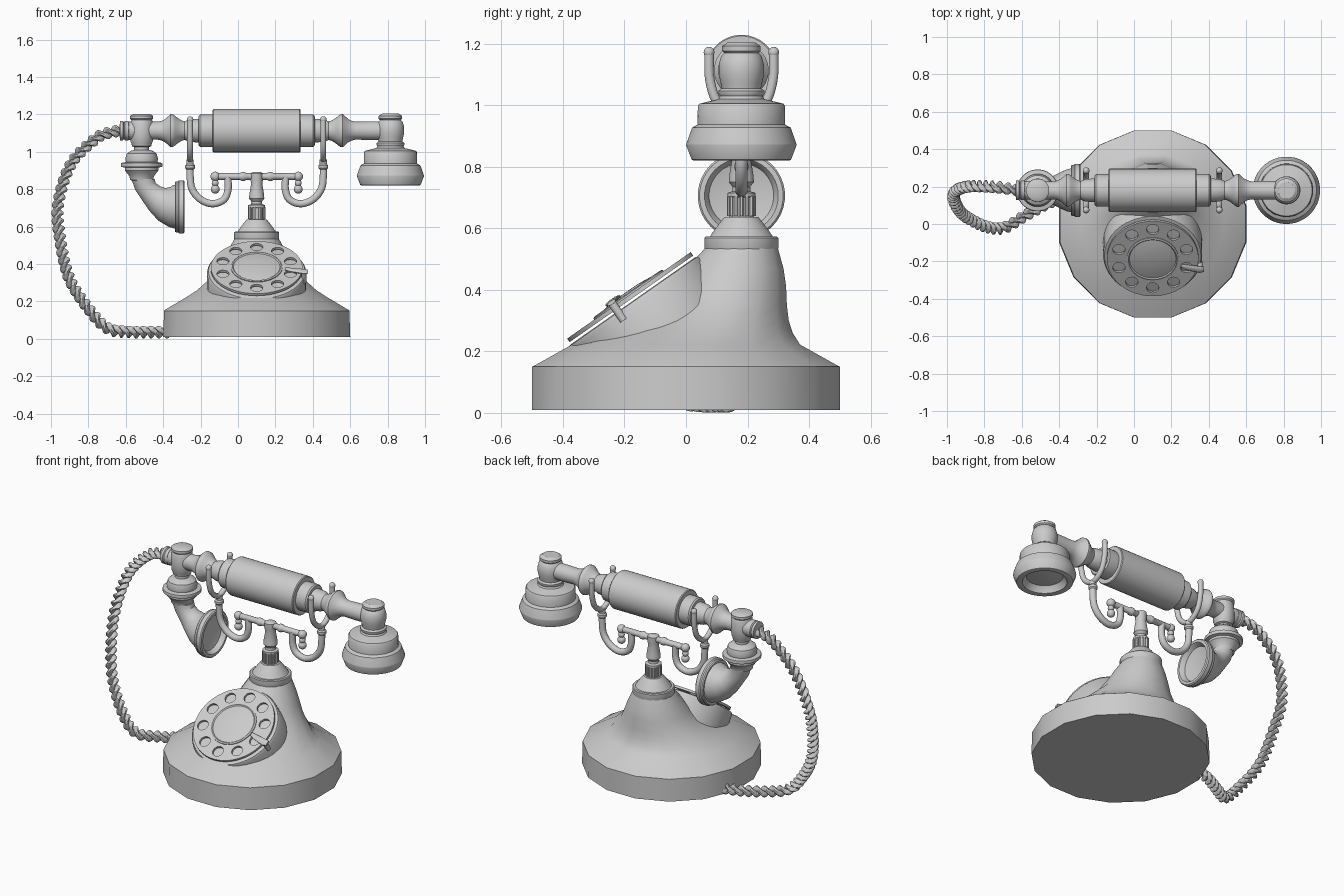
import bpy, bmesh, math
from mathutils import Vector, Matrix

if "Cube" in bpy.data.objects:
    bpy.data.objects.remove(bpy.data.objects["Cube"])

CX, CY, HZ = 0.1, 0.18, 1.113      # stand axis and handset height
X, Y, Z = Vector((1, 0, 0)), Vector((0, 1, 0)), Vector((0, 0, 1))


def finish(ob):
    bpy.ops.object.select_all(action='DESELECT')
    ob.select_set(True)
    bpy.context.view_layer.objects.active = ob
    bpy.ops.object.shade_smooth_by_angle(angle=math.radians(35))
    return ob


def rings(name, secs, n=32, ref=Y, mat=None):
    """Skin a tube through (centre, axis, radius or (rx, ry)) sections and cap it."""
    bm = bmesh.new()
    loops = []
    for c, axis, r in secs:
        a = Vector(axis).normalized()
        u = ref.cross(a).normalized()
        v = a.cross(u)
        rx, ry = r if isinstance(r, tuple) else (r, r)
        ang = [(i + .5) * math.tau / n for i in range(n)]
        loops.append([bm.verts.new(Vector(c) + u * rx * math.cos(t) + v * ry * math.sin(t)) for t in ang])
    for a, b in zip(loops, loops[1:]):
        for i in range(n):
            j = (i + 1) % n
            bm.faces.new((a[i], a[j], b[j], b[i]))
    bm.faces.new(loops[0][::-1])
    bm.faces.new(loops[-1])
    bmesh.ops.recalc_face_normals(bm, faces=bm.faces)
    if mat:
        bm.transform(mat)
    me = bpy.data.meshes.new(name)
    bm.to_mesh(me)
    bm.free()
    ob = bpy.data.objects.new(name, me)
    bpy.context.collection.objects.link(ob)
    return finish(ob)


def lathe(name, origin, axis, prof, n=32, mat=None):
    """Turned part: prof is (radius, distance along axis)."""
    return rings(name, [(Vector(origin) + axis * h, axis, max(r, .002)) for r, h in prof], n, mat=mat)


def smooth_path(pts, k):
    p = [Vector(q) for q in pts]
    p = [2 * p[0] - p[1]] + p + [2 * p[-1] - p[-2]]
    out = []
    for a, b, c, d in zip(p, p[1:], p[2:], p[3:]):
        for i in range(k):
            t = i / k
            out.append(.5 * (2 * b + (c - a) * t + (2 * a - 5 * b + 4 * c - d) * t * t
                             + (3 * b - a - 3 * c + d) * t ** 3))
    return out + [p[-2]]


def tangents(p):
    return [p[min(i + 1, len(p) - 1)] - p[max(i - 1, 0)] for i in range(len(p))]


def tube(name, pts, r, n=12, ref=Y, k=5, mat=None):
    p = smooth_path(pts, k)
    return rings(name, [(c, t, r) for c, t in zip(p, tangents(p))], n, ref, mat)


def ball(name, loc, r):
    steps = [math.pi * i / 8 for i in range(9)]
    return lathe(name, loc, Z, [(r * math.sin(t), -r * math.cos(t)) for t in steps], 16)


# 16-sided base sweeping up into the offset neck
body = [(.01, 0, .51, .51), (.15, 0, .505, .51), (.155, 0, .50, .50), (.222, 0, .385, .378),
        (.26, .035, .325, .318), (.30, .075, .28, .264), (.35, .115, .225, .217), (.41, .142, .188, .187),
        (.47, .16, .158, .16), (.535, CY, .121, .121)]
rings("base_body", [((CX, y, z), Z, (rx, ry)) for z, y, rx, ry in body], 16)
lathe("neck_collar", (CX, CY, 0), Z, [(.115, .52), (.121, .535), (.121, .568), (.116, .573), (.103, .573),
                                      (.088, .595), (.065, .625), (.055, .637), (.03, .637)])

# Stand post with a ribbed grip
lathe("post", (CX, CY, 0), Z, [(.041, .62), (.041, .70), (.046, .703), (.046, .715), (.03, .72), (.029, .735),
                               (.041, .75), (.04, .77), (.03, .83), (.033, .845), (.033, .885), (.02, .893)], 24)
for i in range(14):
    t = i * math.tau / 14
    lathe("post_rib", (CX + .041 * math.cos(t), CY + .041 * math.sin(t), .64), Z, [(.007, 0), (.007, .065)], 6)

# Rotary dial on its tilted drum
D = Matrix.Translation((CX, -.17, .36)) @ Matrix.Rotation(math.radians(35), 4, 'X')
lathe("dial_drum", (0, 0, 0), Z, [(.265, -.2), (.265, -.01), (.258, .002), (.245, .005), (.01, .005)], 48, D)
cu = bpy.data.curves.new("finger_wheel", 'CURVE')
cu.dimensions, cu.fill_mode, cu.extrude = '2D', 'BOTH', .007
holes = [(.19 * math.cos(math.radians(18 + 36 * i)), .19 * math.sin(math.radians(18 + 36 * i)), .033)
         for i in range(10)]
for x, y, r in [(0, 0, .245)] + holes:
    n = 48 if r > .1 else 20
    sp = cu.splines.new('POLY')
    sp.points.add(n - 1)
    sp.use_cyclic_u = True
    for i, p in enumerate(sp.points):
        p.co = (x + r * math.cos(i * math.tau / n), y + r * math.sin(i * math.tau / n), 0, 1)
wheel = bpy.data.objects.new("finger_wheel", cu)
wheel.matrix_world = D @ Matrix.Translation((0, 0, .02))
bpy.context.collection.objects.link(wheel)
bpy.ops.object.select_all(action='DESELECT')
wheel.select_set(True)
bpy.context.view_layer.objects.active = wheel
bpy.ops.object.convert(target='MESH')
lathe("dial_centre", (0, 0, 0), Z, [(.138, .02), (.138, .032), (.13, .035), (.124, .03), (.09, .036),
                                    (.05, .04), (.005, .041)], 40, D)
rings("finger_stop", [((.15, -.035, .042), X, (.006, .012)), ((.18, -.045, .042), X, (.008, .017)),
                      ((.25, -.06, .042), X, (.008, .022)), ((.275, -.06, .04), X, (.006, .016))], 12, mat=D)
lathe("finger_stop_stem", (.252, -.06, 0), Z, [(.014, -.03), (.014, .04)], 12, D)

# Cradle crossbar, hooks, beads and forks
lathe("cradle_bar", (CX, CY, .868), X, [(.018, -.22), (.018, -.09), (.024, -.08), (.024, -.065), (.018, -.055),
                                        (.018, .055), (.024, .065), (.024, .08), (.018, .09), (.018, .22)], 16)
for s in (-1, 1):
    def at(dx, z, y=CY):
        return (CX + s * dx, y, z)
    ball("bar_end", at(.222, .868), .026)
    ball("bead_upper", at(.222, .833), .019)
    ball("bead_lower", at(.222, .80), .024)
    tube("cradle_hook", [at(.155, .868), at(.153, .80), at(.175, .745), at(.235, .722), at(.30, .745),
                         at(.345, .80), at(.356, .87), at(.356, .96)], .02)
    lathe("hook_collar", at(.356, .92), Z, [(.02, -.015), (.027, -.007), (.027, .007), (.02, .015)], 16)
    tube("cradle_fork", [at(.356, 1.175, .075), at(.356, 1.08, .078), at(.356, 1.0, .108), at(.356, .957, CY),
                         at(.356, 1.0, .252), at(.356, 1.08, .282), at(.356, 1.175, .285)], .016, ref=X)
    for y in (.075, .285):
        ball("fork_tip", at(.356, 1.172, y), .018)
    # Turned half of the handset handle
    lathe("handle_turning", (CX, CY, HZ), X * s,
          [(.085, .22), (.087, .24), (.087, .302), (.08, .31), (.064, .312), (.06, .36), (.05, .385), (.054, .40),
           (.066, .42), (.08, .437), (.089, .45), (.089, .46), (.08, .47), (.062, .49), (.053, .508),
           (.048, .53), (.05, .60), (.05, .70)])
lathe("handle_grip", (CX, CY, HZ), X, [(.08, -.235), (.112, -.235), (.116, -.23), (.116, .23), (.112, .235),
                                       (.08, .235)], 40)
lathe("cord_socket", (-.515, CY, HZ), -X, [(.042, 0), (.042, .065), (.052, .07), (.052, .09), (.045, .095),
                                           (.052, .10), (.052, .115), (.03, .118)], 24)

# Earpiece with capped barrel joint
lathe("earpiece", (.815, CY, 0), Z,
      [(.005, .85), (.06, .853), (.105, .86), (.118, .845), (.128, .823), (.155, .82), (.162, .823), (.18, .87),
       (.179, .876), (.161, .927), (.143, .937), (.142, .998), (.137, 1.005), (.075, 1.02), (.07, 1.03),
       (.075, 1.038), (.075, 1.047), (.064, 1.055), (.068, 1.075), (.074, 1.10), (.074, 1.13), (.066, 1.16),
       (.056, 1.17), (.063, 1.177), (.063, 1.192), (.055, 1.197), (.045, 1.204), (.005, 1.204)], 40)

# Mouthpiece: barrel, turned neck, curved horn and cup
lathe("mouthpiece_neck", (-.515, CY, 0), Z,
      [(.05, .845), (.062, .85), (.066, .87), (.082, .89), (.09, .90), (.09, .915), (.11, .92), (.112, .93),
       (.11, .94), (.085, .945), (.088, .965), (.08, .99), (.06, 1.005), (.04, 1.01), (.04, 1.025), (.052, 1.03),
       (.055, 1.045), (.06, 1.055), (.063, 1.10), (.06, 1.16), (.055, 1.17), (.062, 1.177), (.062, 1.192),
       (.045, 1.202), (.005, 1.202)])
horn = [(-.508, .855, -90, .062), (-.495, .815, -72, .058), (-.463, .776, -50, .061), (-.43, .745, -35, .075),
        (-.395, .722, -20, .095), (-.36, .71, -6, .112), (-.335, .706, 0, .118)]
cup = [(.132, -.338), (.137, -.332), (.137, -.322), (.142, -.315), (.142, -.292), (.136, -.286), (.12, -.285),
       (.113, -.295), (.105, -.315), (.06, -.325), (.005, -.327)]
rings("mouthpiece_horn", [((x, CY, z), (math.cos(math.radians(a)), 0, math.sin(math.radians(a))), r)
                          for x, z, a, r in horn] + [((x, CY, .706), X, r) for r, x in cup], 36)

# Twisted two-strand cord
path = smooth_path([(-.61, .18, 1.113), (-.68, .19, 1.105), (-.765, .2, 1.067), (-.895, .2, .93),
                    (-.961, .165, .72), (-.95, .10, .53), (-.9, .04, .32), (-.79, -.015, .15),
                    (-.695, -.02, .055), (-.58, .045, .036), (-.46, .11, .035), (-.36, .14, .035)], 26)
tans = tangents(path)
for strand in range(2):
    pts, run = [], 0
    for i, (p, t) in enumerate(zip(path, tans)):
        run += (p - path[i - 1]).length if i else 0
        u = Y.cross(t).normalized()
        v = t.normalized().cross(u)
        a = strand * math.pi + run / .09 * math.tau
        pts.append(p + (u * math.cos(a) + v * math.sin(a)) * .016)
    rings("cord_strand", [(p, t, .0185) for p, t in zip(pts, tans)], 8)
